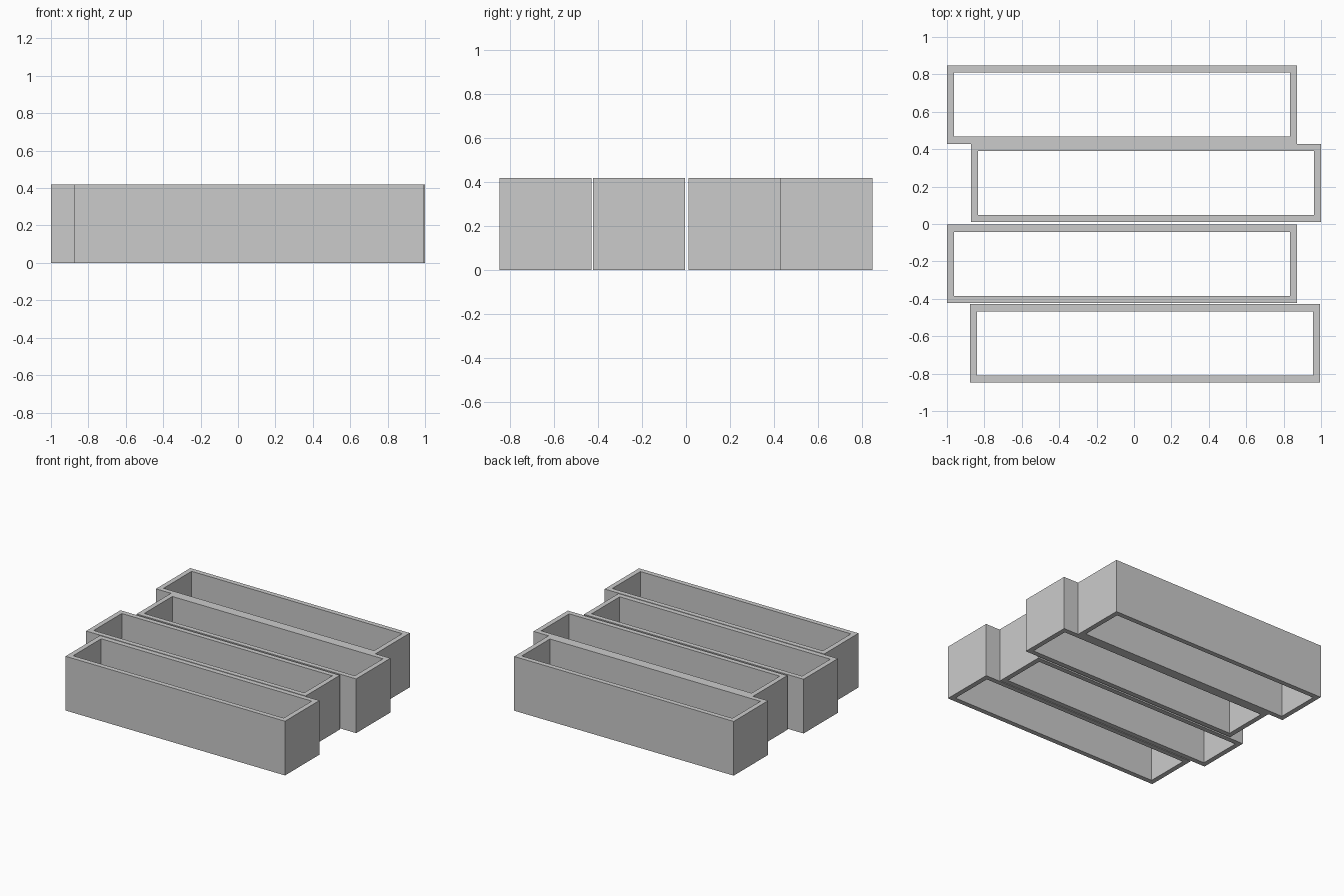
import bpy, bmesh

if "Cube" in bpy.data.objects:
    bpy.data.objects.remove(bpy.data.objects["Cube"])

LENGTH, WIDTH, HEIGHT, WALL = 1.872, 0.418, 0.418, 0.038


def rect(x0, y0, x1, y1):
    return [(x0, y0), (x1, y0), (x1, y1), (x0, y1)]


def frame(name, x0, y0):
    """Rectangular tube, open at top and bottom."""
    x1, y1 = x0 + LENGTH, y0 + WIDTH
    outer = rect(x0, y0, x1, y1)
    inner = rect(x0 + WALL, y0 + WALL, x1 - WALL, y1 - WALL)
    bm = bmesh.new()
    ob, ot, ib, it = [[bm.verts.new((x, y, z)) for x, y in loop]
                      for loop in (outer, inner) for z in (0, HEIGHT)]
    # outer wall, top rim, inner wall, bottom rim
    for a, b in ((ob, ot), (ot, it), (it, ib), (ib, ob)):
        for i in range(4):
            j = (i + 1) % 4
            bm.faces.new((a[i], a[j], b[j], b[i]))
    bmesh.ops.recalc_face_normals(bm, faces=bm.faces)
    mesh = bpy.data.meshes.new(name)
    bm.to_mesh(mesh)
    bm.free()
    obj = bpy.data.objects.new(name, mesh)
    bpy.context.collection.objects.link(obj)


# Four staggered block frames, back to front
frame("block_frame_back", -1.0, 0.429)
frame("block_frame_mid_back", -0.872, 0.011)
frame("block_frame_mid_front", -1.0, -0.422)
frame("block_frame_front", -0.878, -0.847)
